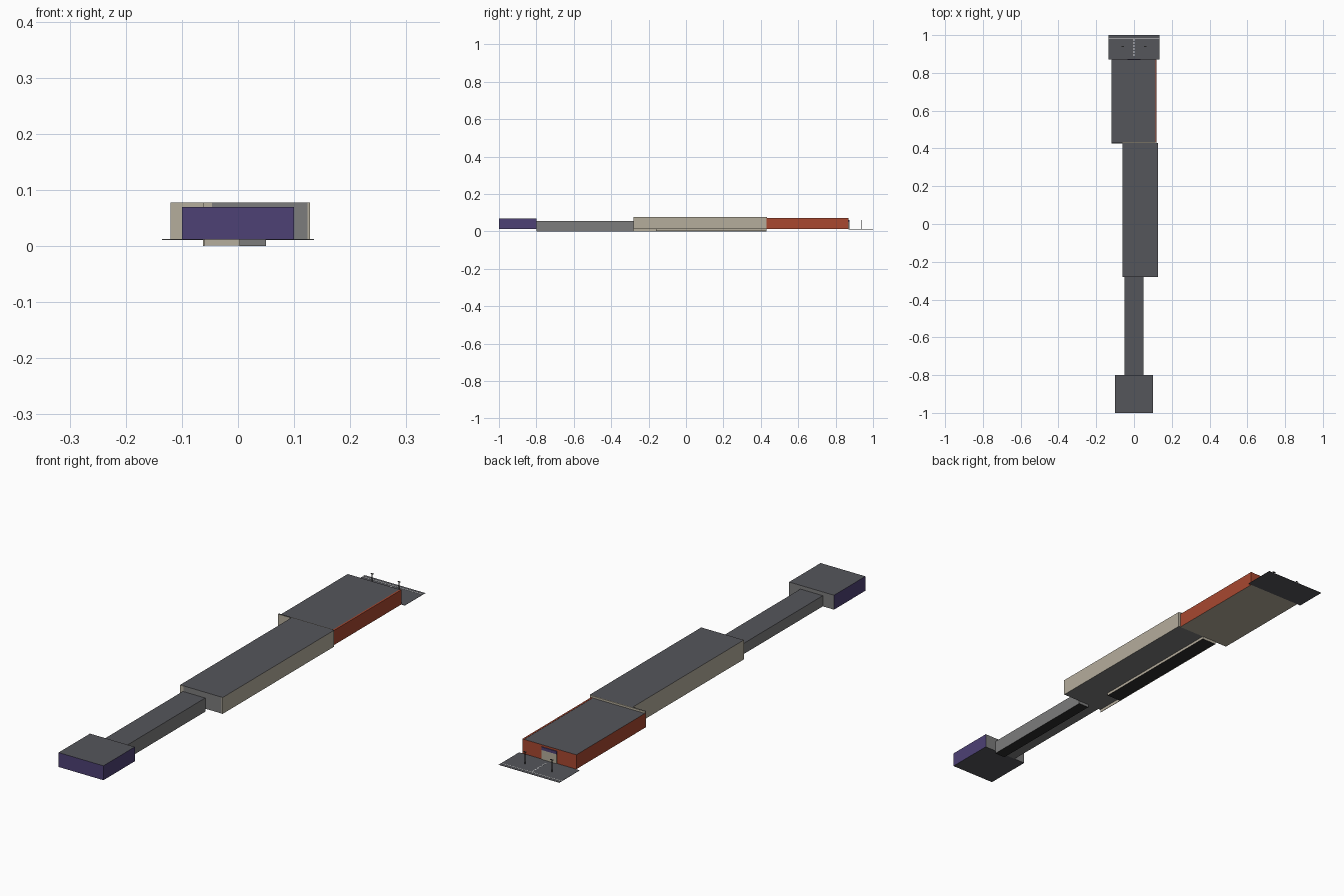
import bpy
import bmesh

default_cube = bpy.data.objects.get("Cube")
if default_cube:
    bpy.data.objects.remove(default_cube, do_unlink=True)


def make_material(name, hex_colour):
    """Create a flat material from an sRGB hex colour."""
    channels = [int(hex_colour[i:i + 2], 16) / 255 for i in (0, 2, 4)]
    linear = [c / 12.92 if c < 0.04 else ((c + 0.055) / 1.055) ** 2.4 for c in channels]
    material = bpy.data.materials.new(name)
    material.use_nodes = True
    material.diffuse_color = (*linear, 1)
    shader = material.node_tree.nodes["Principled BSDF"]
    shader.inputs["Base Color"].default_value = (*linear, 1)
    shader.inputs["Roughness"].default_value = 0.9
    return material


slate = make_material("slate", "55565b")
grey = make_material("grey", "7c7c7c")
beige = make_material("beige", "b5ad9c")
brick = make_material("brick_red", "a84830")
purple = make_material("purple", "4d4175")
charcoal = make_material("charcoal", "2c2c2c")
white = make_material("white", "e6e6e6")


def side_of(normal):
    """Name the side a face looks towards."""
    axis = max(range(3), key=lambda i: abs(normal[i]))
    names = (("left", "right"), ("front", "back"), ("bottom", "top"))
    return names[axis][normal[axis] > 0]


def box(name, x, y, z, colour, **side_colours):
    """Box from ranges; chosen sides may take their own colour."""
    mesh = bpy.data.meshes.new(name)
    obj = bpy.data.objects.new(name, mesh)
    bpy.context.collection.objects.link(obj)
    palette = list(dict.fromkeys([colour, *side_colours.values()]))
    for material in palette:
        mesh.materials.append(material)
    bm = bmesh.new()
    bmesh.ops.create_cube(bm, size=1)
    for vert in bm.verts:
        vert.co = [r[0] if c < 0 else r[1] for c, r in zip(vert.co, (x, y, z))]
    bm.normal_update()
    for face in bm.faces:
        face.material_index = palette.index(side_colours.get(side_of(face.normal), colour))
    bm.to_mesh(mesh)
    bm.free()
    return obj


# Shared levels and boundaries along the building
ground = 0.012
low_roof, mid_roof, high_roof = 0.055, 0.07, 0.078
front, corridor_start, hall_start = -1, -0.8, -0.28
hall_end, block_end, back = 0.43, 0.87, 1
hall_left, hall_right = -0.062, 0.128

# Front block
box("front_block", (-0.1, 0.1), (front, corridor_start), (ground, mid_roof),
    purple, top=slate, bottom=slate, back=grey)

# Narrow corridor with its sunken channel
box("corridor", (-0.05, 0.05), (corridor_start, hall_start), (ground, low_roof),
    grey, top=slate)
box("corridor_channel", (0.003, 0.05), (corridor_start, hall_start), (0, ground),
    grey, bottom=charcoal)

# Main hall with its sunken channel and side walls
box("main_hall", (hall_left, hall_right), (hall_start, hall_end), (ground, high_roof),
    beige, top=slate, front=grey, bottom=grey)
box("hall_channel", (hall_left + 0.002, 0.003), (-0.16, hall_end), (0.001, ground),
    beige, bottom=charcoal)
box("hall_channel_wall", (hall_left, hall_left + 0.002), (hall_start, hall_end),
    (0, ground), beige)
for side, x in (("left", (hall_right - 0.004, hall_right)),
                ("right", (hall_left, hall_left + 0.016))):
    box(f"hall_front_pier_{side}", x, (hall_start - 0.001, hall_start),
        (ground, high_roof), beige)

# Red rear block, with a parapet where it meets the hall
box("rear_block", (-0.12, 0.12), (hall_end, block_end), (ground, mid_roof),
    brick, front=beige, bottom=beige, top=slate)
box("rear_roof_edge", (0.113, 0.12), (hall_end, block_end),
    (mid_roof, mid_roof + 0.0008), brick)
box("rear_parapet", (-0.12, hall_left), (hall_end - 0.003, hall_end + 0.003),
    (ground, high_roof), beige, top=slate)
box("parapet_cap", (-0.12, 0.12), (hall_end, hall_end + 0.003),
    (mid_roof, high_roof), beige)

# Rear entrance
box("entrance", (-0.034, 0.034), (block_end, block_end + 0.003), (ground, 0.05), beige)
box("entrance_sign", (-0.034, 0.034), (block_end, block_end + 0.003), (0.05, 0.062), purple)

# Paved forecourt with road markings
box("forecourt", (-0.135, 0.135), (block_end, back), (ground - 0.001, ground), slate)
marking = (ground, ground + 0.0006)
box("edge_line", (-0.135, 0.135), (0.983, 0.986), marking, white)
for i in range(6):
    y = block_end + 0.02 + i * 0.016
    box(f"centre_dash_{i}", (-0.002, 0.002), (y, y + 0.009), marking, white)

# Lamp posts
for side, x in (("left", 0.06), ("right", -0.06)):
    y = 0.94
    box(f"lamp_post_{side}", (x - 0.0015, x + 0.0015), (y - 0.0015, y + 0.0015),
        (ground, 0.06), charcoal)
    box(f"lamp_head_{side}", (x - 0.006, x + 0.006), (y - 0.002, y + 0.002),
        (0.06, 0.062), charcoal, top=grey)
